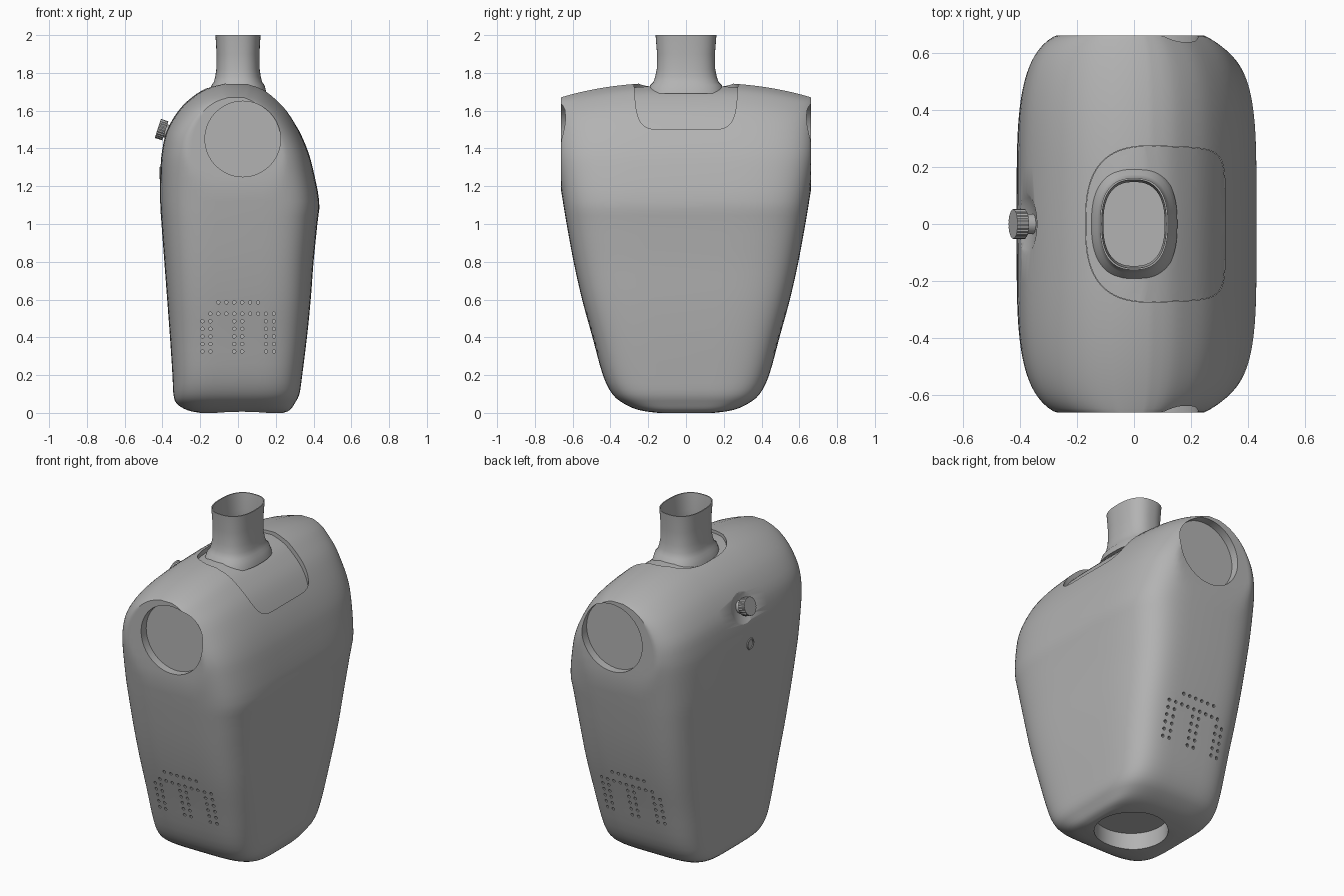
import bpy, bmesh, math
from mathutils import Vector, Matrix

if "Cube" in bpy.data.objects:
    bpy.data.objects.remove(bpy.data.objects["Cube"])

SIDES = 96
END = 0.663  # flat ends of the body
parts = []

grey = bpy.data.materials.new("plain grey")
grey.use_nodes = True
grey.diffuse_color = (0.45, 0.45, 0.45, 1)
grey.node_tree.nodes["Principled BSDF"].inputs["Base Color"].default_value = grey.diffuse_color


def finish(name, bm):
    bmesh.ops.recalc_face_normals(bm, faces=bm.faces)
    mesh = bpy.data.meshes.new(name)
    bm.to_mesh(mesh)
    bm.free()
    mesh.materials.append(grey)
    obj = bpy.data.objects.new(name, mesh)
    bpy.context.collection.objects.link(obj)
    return obj


def ring(z, left, right, depth, n_left, n_right):
    """Superellipse outline with separate left and right shapes."""
    mid, half = (left + right) / 2, (right - left) / 2
    points = []
    for i in range(SIDES):
        t = math.tau * i / SIDES
        c, s = math.cos(t), math.sin(t)
        e = 2 / (n_right if c > 0 else n_left)
        x = math.copysign(abs(c) ** e, c) * half if abs(c) > 1e-6 else 0
        y = math.copysign(abs(s) ** e, s) * depth if abs(s) > 1e-6 else 0
        points.append(Vector((mid + x, y, z)))
    return points


def loft(name, rings):
    """Skin a stack of rings and close both ends with cross strips."""
    bm = bmesh.new()
    loops = [[bm.verts.new(p) for p in r] for r in rings]
    for a, b in zip(loops, loops[1:]):
        for i in range(SIDES):
            j = (i + 1) % SIDES
            bm.faces.new((a[i], a[j], b[j], b[i]))
    half, quarter = SIDES // 2, SIDES // 4
    for loop in (loops[0], loops[-1]):
        for i in range(-quarter, quarter):
            ids = (i, i + 1, half - i - 1, half - i)
            bm.faces.new([loop[k] for k in dict.fromkeys(k % SIDES for k in ids)])
    return finish(name, bm)


def add_rod(bm, start, end, radius, sides):
    start, end = Vector(start), Vector(end)
    turn = (end - start).to_track_quat("Z", "Y").to_matrix().to_4x4()
    return bmesh.ops.create_cone(
        bm, cap_ends=True, segments=sides, radius1=radius, radius2=radius,
        depth=(end - start).length, matrix=Matrix.Translation((start + end) / 2) @ turn)["verts"]


def rod(name, start, end, radius, sides=64):
    bm = bmesh.new()
    add_rod(bm, start, end, radius, sides)
    return finish(name, bm)


def combine(obj, tool, operation="DIFFERENCE"):
    mod = obj.modifiers.new("cut", "BOOLEAN")
    mod.operation, mod.solver, mod.object = operation, "EXACT", tool
    bpy.context.view_layer.objects.active = obj
    bpy.ops.object.modifier_apply(modifier=mod.name)
    bpy.data.objects.remove(tool)


# Body outline by height: z, left edge, right edge, half depth
OUTLINE = [
    (0, -.2, .24, .15), (.015, -.27, .275, .25), (.05, -.325, .3, .33),
    (.1, -.342, .325, .39), (.2, -.347, .34, .44), (.4, -.36, .365, .495),
    (.6, -.375, .385, .55), (.8, -.39, .4, .595), (1, -.405, .42, .632),
    (1.12, -.412, .43, .652), (1.3, -.41, .395, .68), (1.4, -.4, .365, .69),
    (1.5, -.375, .32, .69), (1.6, -.315, .26, .69), (1.67, -.245, .195, .69),
    (1.72, -.165, .13, .69), (1.75, -.07, .05, .69)]


def smooth_rows(rows, steps=3):
    rows = [Vector(r) for r in rows]
    out = []
    for i in range(len(rows) - 1):
        a, b, c, d = (rows[max(0, min(len(rows) - 1, i + k))] for k in (-1, 0, 1, 2))
        for s in range(steps):
            t = s / steps
            out.append(b + (c - a) * t / 2 + (a * 2 - b * 5 + c * 4 - d) * t * t / 2
                       + (b * 3 - a - c * 3 + d) * t ** 3 / 2)
    return out + [rows[-1]]


def body_shell(name, inset=0):
    rings = []
    for z, left, right, depth in smooth_rows(OUTLINE):
        points = ring(z, left + inset, right - inset, depth, 4.5, 4.5)
        crown = 0.08 * max(0, (z - 1.2) / 0.55) ** 2
        for p in points:
            p.y = max(-END, min(END, p.y))
            p.z -= crown * (abs(p.y) / END) ** 2.5 + inset * min(1, z)
        rings.append(points)
    return loft(name, rings)


def hatch_prism(bottom, gap):
    rings = [ring(z, -.17 + gap, .32 - gap, .275 - gap, 2.8, 7) for z in (bottom, 2)]
    for r in rings:
        for p in r:
            p.y *= 1 - 0.2 * max(0, p.x - 0.1)
    return loft("hatch_cutter", rings)


body = body_shell("body")
parts.append(body)

# Recessed hatch panel on the top
combine(body, hatch_prism(1.4, 0))
hatch = body_shell("top_hatch", 0.018)
combine(hatch, hatch_prism(1.38, 0.001), "INTERSECT")
parts.append(hatch)

# Round ports on both ends and underneath
for side in (-1, 1):
    combine(body, rod("port_cutter", (.025, side * .615, 1.45), (.025, side * .8, 1.45), .2))
combine(body, rod("base_cutter", (.02, 0, -.1), (.02, 0, .1), .2))

# Vent perforations on both ends
step = 0.042
holes = [(k, .585) for k in range(2, 8)] + [(k, .525) for k in range(9)]
holes += [(k, .485 - .04 * j) for k in (0, 1, 4, 5, 8, 9) for j in range(5)]
for side in (-1, 1):
    bm = bmesh.new()
    for k, z in holes:
        x = 0.19 - step * k
        add_rod(bm, (x, side * (.36 + .23 * z), z), (x, side * .7, z), .009, 10)
    combine(body, finish("vent_cutter", bm))

# Shallow dish around the knob
tilt = math.radians(18)
axis = Vector((-math.cos(tilt), 0, math.sin(tilt)))
seat = Vector((-.375, 0, 1.49))
bm = bmesh.new()
bmesh.ops.create_uvsphere(bm, u_segments=64, v_segments=48, radius=.254,
                          matrix=Matrix.Translation(seat + axis * .231))
combine(body, finish("dish_cutter", bm))

# Knob stem and knurled cap
parts.append(rod("knob_stem", seat - axis * .06, seat + axis * .02, .036, 32))
bm = bmesh.new()
low, high = seat + axis * .01, seat + axis * .052
rim = add_rod(bm, low, high, .053, 48)
across = axis.cross(Vector((0, 1, 0)))
for v in rim:
    centre = low + axis * (v.co - low).dot(axis)
    spoke = v.co - centre
    angle = math.atan2(spoke.y, spoke.dot(across))
    if round(angle / math.tau * 48 - 0.25) % 2:
        v.co = centre + spoke * 0.95
parts.append(finish("knob_cap", bm))

# Small button ring below the knob
bpy.ops.mesh.primitive_torus_add(major_radius=.028, minor_radius=.006, major_segments=32,
                                 minor_segments=8, location=(-.41, -.02, 1.27),
                                 rotation=(0, math.pi / 2, 0))
button = bpy.context.object
button.name = "button_ring"
button.data.materials.append(grey)
parts.append(button)

# Hollow flared neck
neck_profile = [(1.69, 1.3), (1.735, 1.2), (1.75, 1.1), (1.78, 1.03), (1.82, .98), (1.9, .97), (2, 1.02)]
rings = [ring(z, -.117 * s, .117 * s, .158 * s, 2.5, 2.5) for z, s in neck_profile]
rings += [ring(z, -.117 * s + .006, .117 * s - .006, .158 * s - .006, 2.5, 2.5)
          for z, s in reversed(neck_profile[2:])]
parts.append(loft("neck", rings))

# Smooth shading with crisp edges
bpy.ops.object.select_all(action="DESELECT")
for obj in parts:
    obj.select_set(True)
bpy.context.view_layer.objects.active = body
bpy.ops.object.shade_smooth_by_angle(angle=math.radians(30))
